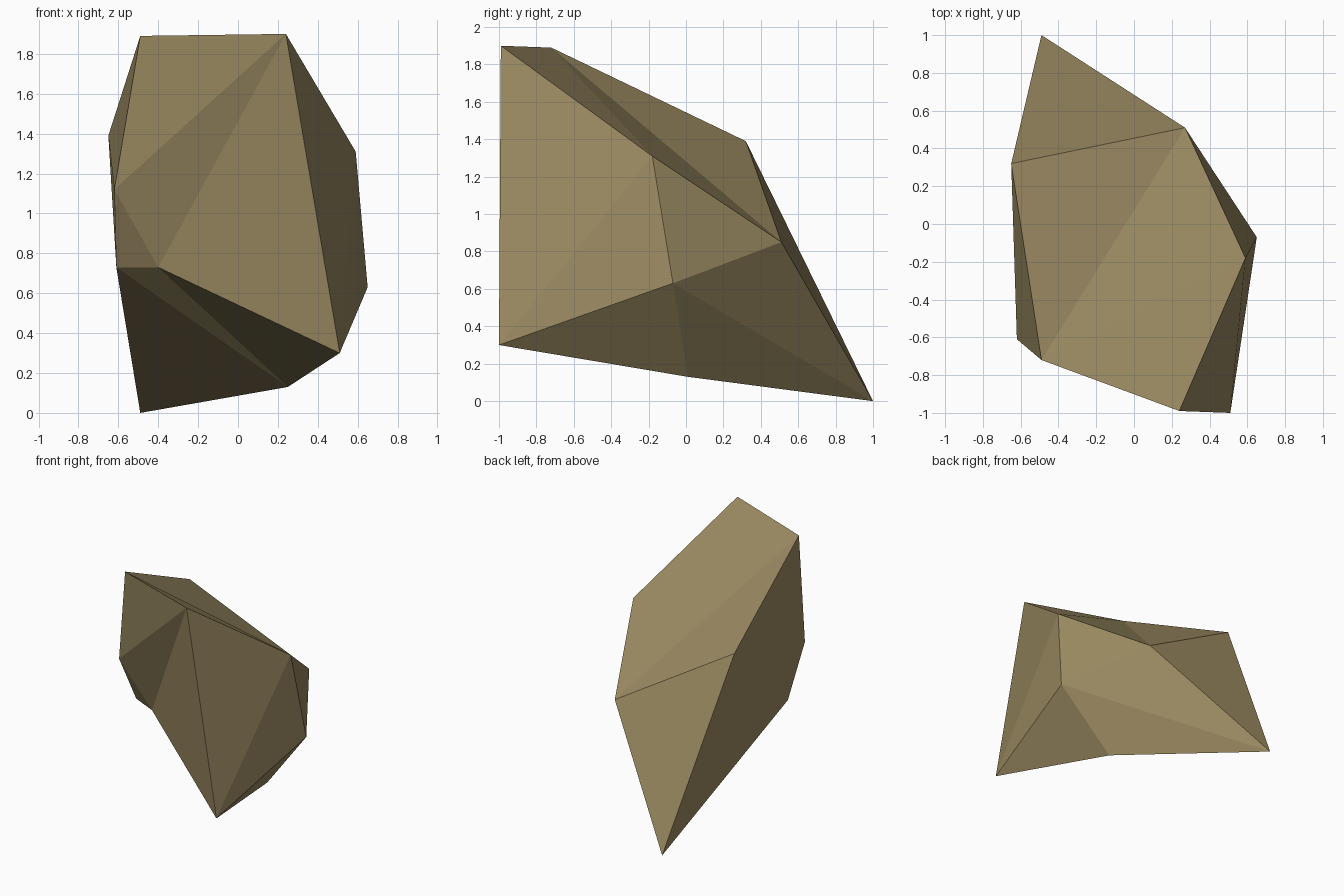
import bpy, bmesh

if "Cube" in bpy.data.objects:
    bpy.data.objects.remove(bpy.data.objects["Cube"])

# Corner points of the faceted boulder
P = {
    "A": (-0.49, -0.72, 1.89), "B": (0.24, -0.99, 1.90),   # top ridge
    "C": (0.59, -0.18, 1.31), "D": (0.65, -0.07, 0.63),    # right side
    "E": (0.51, -1.00, 0.30), "F": (0.25, 0.01, 0.13),     # underside
    "G": (-0.49, 1.00, 0.00),                              # rear foot
    "H": (-0.61, -0.41, 0.73), "I": (-0.40, -0.51, 0.73),  # lower front left
    "J": (-0.62, -0.61, 1.12), "K": (-0.65, 0.32, 1.39),   # left side
    "L": (0.27, 0.51, 0.85),                               # back
}

# Facets: top and back, front, right, left, underside
FACETS = ("AKL ALC ACB KLG "
          "ABJ BJI BIE JIH "
          "BEC CED CDL LDG "
          "AJK JKH KGH "
          "DFG DEF IEF IFH HFG").split()

bm = bmesh.new()
corner = {name: bm.verts.new(co) for name, co in P.items()}
for facet in FACETS:
    bm.faces.new([corner[c] for c in facet])
bmesh.ops.recalc_face_normals(bm, faces=bm.faces[:])

mesh = bpy.data.meshes.new("boulder")
bm.to_mesh(mesh)
bm.free()

# Single tan stone colour
stone = bpy.data.materials.new("tan stone")
stone.diffuse_color = (0.33, 0.257, 0.122, 1.0)
stone.use_nodes = True
stone.node_tree.nodes["Principled BSDF"].inputs["Base Color"].default_value = stone.diffuse_color
mesh.materials.append(stone)

boulder = bpy.data.objects.new("boulder", mesh)
bpy.context.collection.objects.link(boulder)
